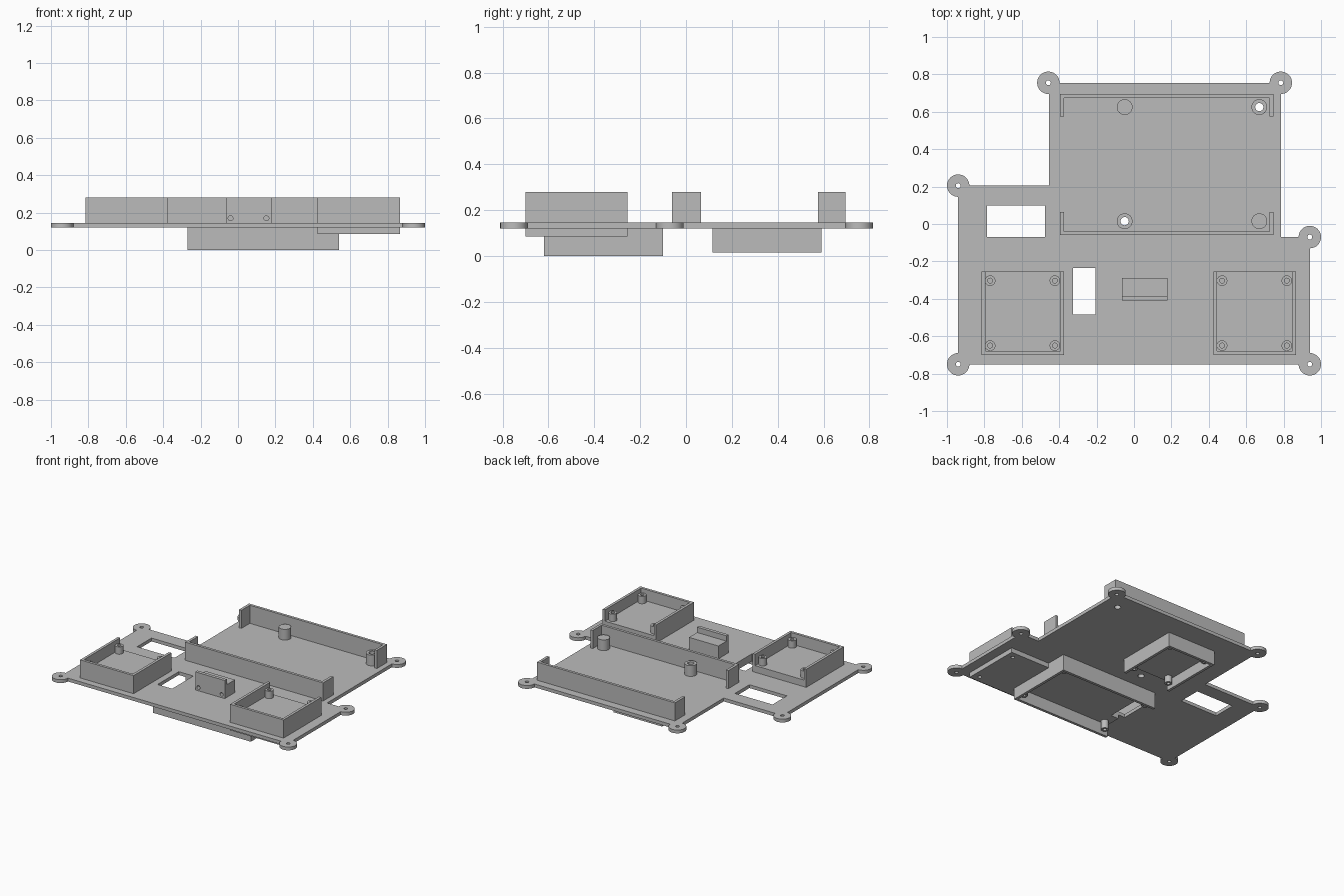
import bpy, bmesh

cube = bpy.data.objects.get("Cube")
if cube:
    bpy.data.objects.remove(cube, do_unlink=True)

grey = bpy.data.materials.new("plain_grey")
grey.use_nodes = True
colour = (0.5, 0.5, 0.5, 1)
grey.diffuse_color = colour
grey.node_tree.nodes["Principled BSDF"].inputs["Base Color"].default_value = colour

BOTTOM, TOP, RIM = 0.12, 0.145, 0.28   # base plate and upper wall levels
WALL = 0.02


def prism(name, points, z0, z1):
    """Upright solid over a flat outline."""
    bm = bmesh.new()
    face = bm.faces.new([bm.verts.new((x, y, z0)) for x, y in points])
    out = bmesh.ops.extrude_face_region(bm, geom=[face])
    for v in out["geom"]:
        if isinstance(v, bmesh.types.BMVert):
            v.co.z = z1
    bmesh.ops.recalc_face_normals(bm, faces=bm.faces)
    mesh = bpy.data.meshes.new(name)
    bm.to_mesh(mesh)
    bm.free()
    mesh.materials.append(grey)
    ob = bpy.data.objects.new(name, mesh)
    bpy.context.collection.objects.link(ob)
    return ob


def block(name, x0, x1, y0, y1, z0, z1):
    return prism(name, [(x0, y0), (x1, y0), (x1, y1), (x0, y1)], z0, z1)


def cylinder(name, x, y, r, z0, z1, axis="Z"):
    rot = (1.5708, 0, 0) if axis == "Y" else (0, 0, 0)
    mid = (z0 + z1) / 2
    loc = (x, mid, y) if axis == "Y" else (x, y, mid)
    bpy.ops.mesh.primitive_cylinder_add(vertices=32, radius=r, depth=z1 - z0,
                                        location=loc, rotation=rot)
    ob = bpy.context.object
    ob.name = name
    ob.data.materials.append(grey)
    return ob


def combine(ob, tool, mode="DIFFERENCE"):
    """Apply a boolean and drop the tool."""
    mod = ob.modifiers.new("cut", "BOOLEAN")
    mod.object, mod.operation, mod.solver = tool, mode, "EXACT"
    bpy.context.view_layer.objects.active = ob
    bpy.ops.object.modifier_apply(modifier=mod.name)
    bpy.data.objects.remove(tool, do_unlink=True)


def smooth(ob):
    bpy.ops.object.select_all(action="DESELECT")
    ob.select_set(True)
    bpy.context.view_layer.objects.active = ob
    bpy.ops.object.shade_smooth_by_angle()


def standoff(name, x, y, r, z0, z1, hole=0):
    ob = cylinder(name, x, y, r, z0, z1)
    if hole:
        combine(ob, cylinder("cutter", x, y, hole, z0 - 0.01, z1 + 0.01))
    smooth(ob)


def u_walls(name, x0, x1, y0, y1, z0, z1, opening):
    """Three walls, open towards one side."""
    t = WALL
    if opening == "+y":
        pts = [(x0, y0), (x1, y0), (x1, y1), (x1 - t, y1), (x1 - t, y0 + t),
               (x0 + t, y0 + t), (x0 + t, y1), (x0, y1)]
    elif opening == "-y":
        pts = [(x0, y1), (x1, y1), (x1, y0), (x1 - t, y0), (x1 - t, y1 - t),
               (x0 + t, y1 - t), (x0 + t, y0), (x0, y0)]
    else:
        pts = [(x1, y0), (x1, y1), (x0, y1), (x0, y1 - t), (x1 - t, y1 - t),
               (x1 - t, y0 + t), (x0, y0 + t), (x0, y0)]
    return prism(name, pts, z0, z1)


# Base plate with round mounting ears
plate = prism("base_plate", [(-0.94, -0.75), (0.94, -0.75), (0.94, -0.07), (0.785, -0.07),
                             (0.785, 0.755), (-0.455, 0.755), (-0.455, 0.205),
                             (-0.94, 0.205)], BOTTOM, TOP)
ears = [(-0.94, -0.75), (0.94, -0.75), (0.94, -0.07), (0.785, 0.755),
        (-0.458, 0.755), (-0.94, 0.205)]
for x, y in ears:
    combine(plate, cylinder("ear", x, y, 0.06, BOTTOM, TOP), "UNION")
for x, y in ears:
    combine(plate, cylinder("cutter", x, y, 0.013, 0, 0.3))

# Cable windows and through holes
windows = [(-0.785, -0.475, -0.07, 0.10), (-0.325, -0.205, -0.485, -0.235)]
for w in windows:
    combine(plate, block("cutter", *w, 0, 0.3))
open_posts = [(0.67, 0.625), (-0.05, 0.015)]
solid_posts = [(-0.05, 0.625), (0.67, 0.015)]
for x, y in open_posts:
    combine(plate, cylinder("cutter", x, y, 0.022, 0, 0.3))
smooth(plate)

# Large board bay: two bracket walls and four posts
u_walls("bay_back_wall", -0.395, 0.745, 0.575, 0.695, TOP, RIM, "-y")
u_walls("bay_front_wall", -0.395, 0.745, -0.06, 0.065, TOP, RIM, "+y")
for x, y in open_posts:
    standoff("bay_open_post", x, y, 0.042, TOP, 0.225, 0.022)
for x, y in solid_posts:
    standoff("bay_solid_post", x, y, 0.042, TOP, 0.225)

# Two upper trays with raised floors
for side, x0, base in (("right", -0.815, TOP), ("left", 0.425, TOP)):
    x1, y0, y1, floor = x0 + 0.442, -0.70, -0.255, 0.195
    u_walls(side + "_tray_walls", x0, x1, y0, y1, base, RIM, "+y")
    block(side + "_tray_floor", x0 + WALL, x1 - WALL, y0 + WALL, y1, base, floor)
    for x in (x0 + 0.046, x1 - 0.05):
        for y in (-0.65, -0.303):
            standoff(side + "_tray_post", x, y, 0.028, floor, 0.25, 0.013)

# Slab below the left tray, with screw holes
slab = block("left_tray_underside", 0.425, 0.867, -0.70, -0.255, 0.085, BOTTOM)
for x in (0.471, 0.817):
    for y in (-0.65, -0.303):
        combine(slab, cylinder("cutter", x, y, 0.013, 0.05, 0.11))

# Two trays hanging below the plate
lower = [("front_lower_tray", (-0.27, 0.54, -0.62, -0.10), 0.0, "-x"),
         ("back_lower_tray", (-0.215, 0.185, 0.115, 0.59), 0.015, "-y")]
for name, (x0, x1, y0, y1), z, opening in lower:
    u_walls(name + "_walls", x0, x1, y0, y1, z, BOTTOM, opening)
    left = x0 if opening == "-x" else x0 + WALL
    near = y0 if opening == "-y" else y0 + WALL
    floor = block(name + "_floor", left, x1 - WALL, near, y1 - WALL, 0.09, BOTTOM)
    combine(floor, block("cutter", *windows[1], 0, 0.3))
    for x in (x0 + 0.048, x1 - 0.048):
        for y in (y0 + 0.048, y1 - 0.048):
            standoff(name + "_post", x, y, 0.026, z + 0.025, 0.09, 0.012)

# Small connector clip: upright plate with a lower block behind
clip = block("clip_plate", -0.065, 0.178, -0.41, -0.385, TOP, RIM)
rest = block("clip_block", -0.065, 0.178, -0.385, -0.29, TOP, 0.24)
for part in (clip, rest):
    for x in (-0.04, 0.152):
        combine(part, cylinder("cutter", x, 0.17, 0.013, -0.45, -0.35, "Y"))
